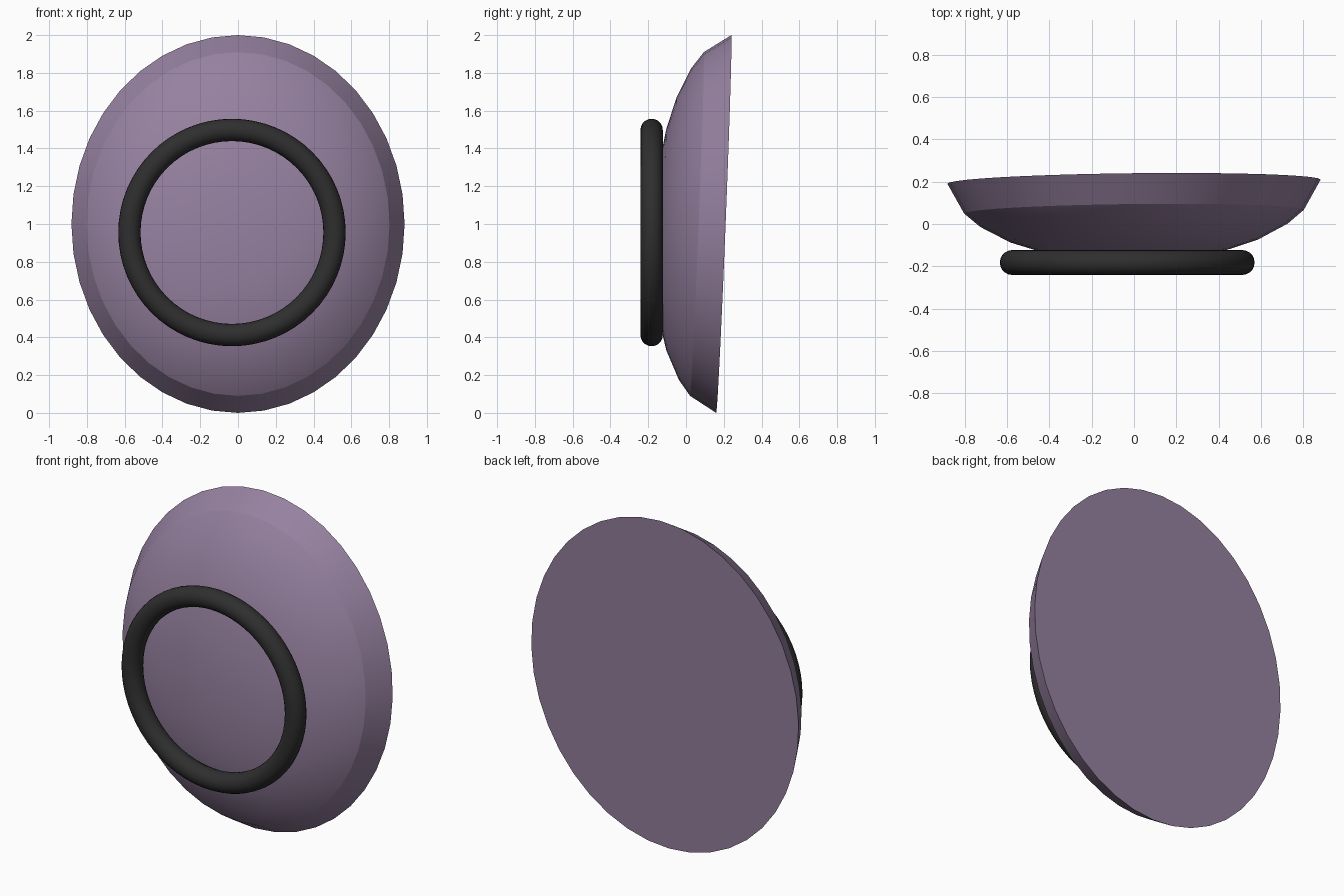
import bpy, bmesh, math

if "Cube" in bpy.data.objects:
    bpy.data.objects.remove(bpy.data.objects["Cube"])


def material(name, rgb):
    m = bpy.data.materials.new(name)
    m.diffuse_color = (*rgb, 1)
    m.use_nodes = True
    m.node_tree.nodes["Principled BSDF"].inputs["Base Color"].default_value = m.diffuse_color
    return m


purple = material("muted purple", (0.305, 0.22, 0.35))
black = material("soft black", (0.028, 0.028, 0.028))

# Shallow oval dome: (scale of rim, depth in front of the back plane)
profile = [(1.0, 0.0), (0.91, 0.142), (0.825, 0.205), (0.67, 0.277),
           (0.5, 0.325), (0.33, 0.352), (0.16, 0.366)]
RX, RZ, SEGMENTS = 0.882, 1.0, 40


def dome_point(x, z, depth):
    # the back plane leans slightly backwards and to one side
    return (x, 0.2 + 0.04 * z + 0.011 * x - depth, 1 + z)


bm = bmesh.new()
rings = []
for s, d in profile:
    angles = [2 * math.pi * i / SEGMENTS for i in range(SEGMENTS)]
    rings.append([bm.verts.new(dome_point(RX * s * math.cos(a), RZ * s * math.sin(a), d))
                  for a in angles])
tip = bm.verts.new(dome_point(0, 0, 0.37))
for i in range(SEGMENTS):
    j = (i + 1) % SEGMENTS
    for a, b in zip(rings, rings[1:]):
        bm.faces.new((a[i], a[j], b[j], b[i]))
    bm.faces.new((rings[-1][i], rings[-1][j], tip))
bm.faces.new(rings[0])  # flat back
bmesh.ops.recalc_face_normals(bm, faces=bm.faces)
mesh = bpy.data.meshes.new("dome")
bm.to_mesh(mesh)
bm.free()
dome = bpy.data.objects.new("dome", mesh)
bpy.context.collection.objects.link(dome)
mesh.materials.append(purple)
bpy.ops.object.select_all(action='DESELECT')
dome.select_set(True)
bpy.context.view_layer.objects.active = dome
bpy.ops.object.shade_smooth_by_angle(angle=math.radians(15))

# Round ring on the front
bpy.ops.mesh.primitive_torus_add(location=(-0.032, -0.182, 0.955),
                                 rotation=(math.pi / 2, 0, 0),
                                 major_radius=0.543, minor_radius=0.059,
                                 major_segments=64, minor_segments=20)
ring = bpy.context.object
ring.name = "front_ring"
ring.data.materials.append(black)
bpy.ops.object.shade_smooth()
